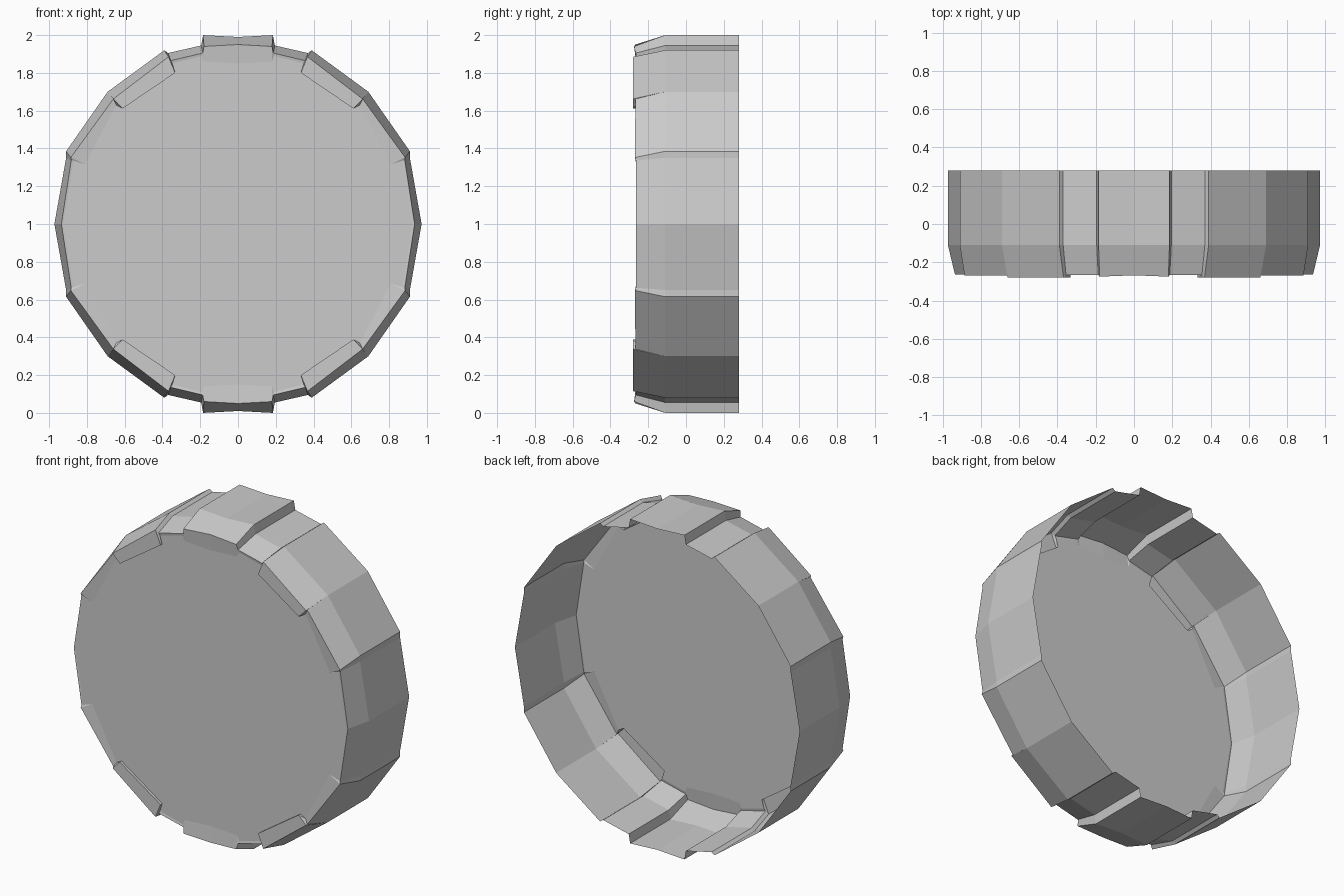
import bpy, bmesh

if "Cube" in bpy.data.objects:
    bpy.data.objects.remove(bpy.data.objects["Cube"])

BACK, KINK, DISC = 0.28, -0.11, -0.263

# One quarter of the rim, top centre to right centre, relative to the hub:
# (outer x, z), (front edge x, y, z), (inner lip x, y, z)
quarter = [
    ((0.0, 0.99), (0.0, -0.268, 0.95), (0.0, DISC, 0.85)),            # top lug
    ((0.185, 1.0), (0.18, -0.275, 0.94), (0.18, DISC, 0.86)),
    ((0.195, 0.945), (0.187, -0.266, 0.905), (0.19, DISC, 0.89)),     # groove
    ((0.37, 0.905), (0.355, -0.266, 0.865), (0.348, DISC, 0.85)),
    ((0.39, 0.92), (0.368, -0.28, 0.885), (0.333, -0.28, 0.80)),      # raised lug
    ((0.69, 0.70), (0.66, -0.28, 0.662), (0.61, -0.28, 0.612)),
    ((0.69, 0.70), (0.66, -0.268, 0.662), (0.645, DISC, 0.63)),       # sloped lug
    ((0.91, 0.385), (0.885, -0.27, 0.352), (0.81, DISC, 0.315)),
    ((0.91, 0.35), (0.883, -0.265, 0.337), (0.87, DISC, 0.335)),      # side
    ((0.972, 0.0), (0.935, -0.265, 0.0), (0.925, DISC, 0.0)),
]


def flip(section, sx, sz):
    o, f, i = section
    return ((o[0] * sx, o[1] * sz),
            (f[0] * sx, f[1], f[2] * sz),
            (i[0] * sx, i[1], i[2] * sz))


# Mirror the quarter into a full loop
half = quarter + [flip(s, 1, -1) for s in reversed(quarter[:-1])]
loop = half + [flip(s, -1, 1) for s in reversed(half[1:-1])]

# Sweep the sections: tread, bevel, lug lip, lip wall
bm = bmesh.new()
rows = []
for o, f, i in loop:
    pts = [(o[0], BACK, o[1]), (o[0], KINK, o[1]), f, i, (i[0], DISC, i[2])]
    rows.append([bm.verts.new((x, y, z + 1)) for x, y, z in pts])
for a, b in zip(rows, rows[1:] + rows[:1]):
    for k in range(4):
        bm.faces.new((a[k], b[k], b[k + 1], a[k + 1]))

# Front disc; the back stays open
bm.faces.new([r[4] for r in rows])
bmesh.ops.remove_doubles(bm, verts=bm.verts, dist=0.0005)
bmesh.ops.recalc_face_normals(bm, faces=bm.faces)

mesh = bpy.data.meshes.new("lugged_cap")
bm.to_mesh(mesh)
bm.free()
cap = bpy.data.objects.new("lugged_cap", mesh)
bpy.context.collection.objects.link(cap)
